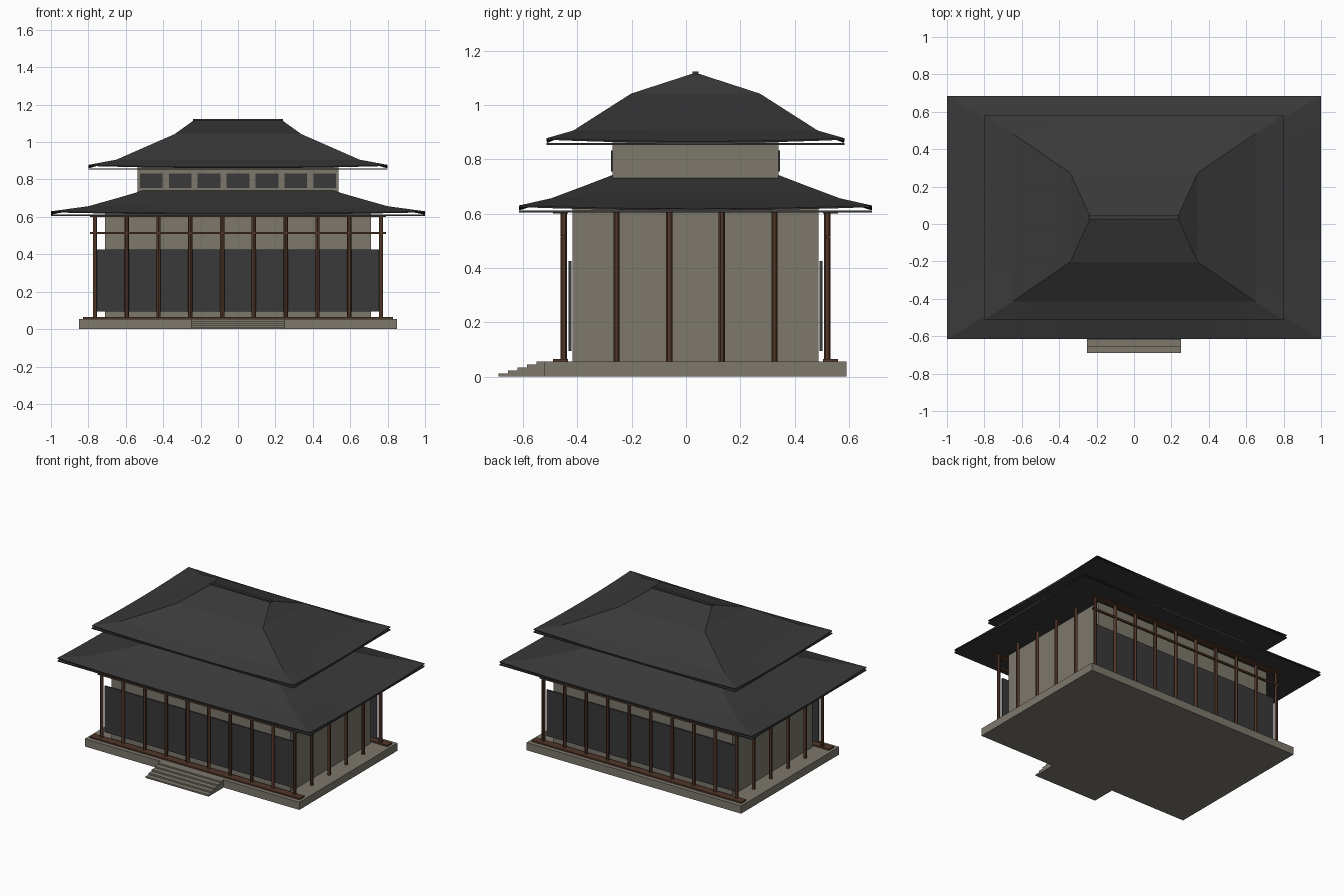
import bpy
import bmesh

old = bpy.data.objects.get("Cube")
if old:
    bpy.data.objects.remove(old, do_unlink=True)

YC = 0.035  # building centre line in y


def material(name, rgb):
    m = bpy.data.materials.new(name)
    m.use_nodes = True
    m.diffuse_color = (*rgb, 1)
    m.node_tree.nodes["Principled BSDF"].inputs["Base Color"].default_value = (*rgb, 1)
    return m


STONE = material("taupe plaster", (0.205, 0.188, 0.152))
SLATE = material("dark slate", (0.041, 0.041, 0.042))
WOOD = material("brown wood", (0.085, 0.038, 0.022))


def finish(bm, name, mat):
    bmesh.ops.recalc_face_normals(bm, faces=bm.faces)
    mesh = bpy.data.meshes.new(name)
    bm.to_mesh(mesh)
    bm.free()
    mesh.materials.append(mat)
    ob = bpy.data.objects.new(name, mesh)
    bpy.context.collection.objects.link(ob)
    return ob


def box(name, mat, x, y, z):
    """Box from (min, max) pairs."""
    bm = bmesh.new()
    bmesh.ops.create_cube(bm, size=1)
    for v in bm.verts:
        for i, (lo, hi) in enumerate((x, y, z)):
            v.co[i] = lo if v.co[i] < 0 else hi
    return finish(bm, name, mat)


def centred(name, mat, hx, hy, z):
    return box(name, mat, (-hx, hx), (YC - hy, YC + hy), z)


def column(name, x, y, r=0.0115):
    bm = bmesh.new()
    bmesh.ops.create_cone(bm, cap_ends=True, segments=12, radius1=r, radius2=r, depth=0.555)
    bmesh.ops.translate(bm, verts=bm.verts, vec=(x, y, 0.3325))
    ob = finish(bm, name, WOOD)
    bpy.context.view_layer.objects.active = ob
    ob.select_set(True)
    bpy.ops.object.shade_smooth_by_angle()
    ob.select_set(False)


def hip_roof(name, rings, sag, n=10):
    """Curved hip roof: rectangular rings, the eave dipping mid-side."""
    bm = bmesh.new()
    rows = []
    for k, (hx, hy, z) in enumerate(rings):
        corners = [(-hx, -hy), (hx, -hy), (hx, hy), (-hx, hy)]
        row = []
        for (ax, ay), (bx, by) in zip(corners, corners[1:] + corners[:1]):
            for i in range(n):
                t = i / n
                dip = sag * (1 - (2 * t - 1) ** 2) if k == 0 else 0
                row.append(bm.verts.new((ax + (bx - ax) * t, YC + ay + (by - ay) * t, z - dip)))
        rows.append(row)
    for lower, upper in zip(rows, rows[1:]):
        for i in range(4 * n):
            j = (i + 1) % (4 * n)
            bm.faces.new((lower[i], lower[j], upper[j], upper[i]))
    bm.faces.new(rows[-1])
    ob = finish(bm, name, SLATE)
    mod = ob.modifiers.new("thickness", "SOLIDIFY")
    mod.thickness = 0.006
    mod.offset = -1


# Platform and front steps
centred("platform", STONE, 0.85, 0.555, (0, 0.055))
for i in range(5):
    box(f"front_step_{i + 1}", STONE, (-0.25, 0.25),
        (-0.69 + 0.035 * i, -0.515), (0, 0.011 * (i + 1)))

# Walls of both storeys
centred("main_walls", STONE, 0.71, 0.4525, (0.05, 0.65))
centred("upper_walls", STONE, 0.538, 0.305, (0.69, 0.87))

# Long-side panels, beams and columns, mirrored front and back
for side, s in (("front", -1), ("back", 1)):
    def strip(name, mat, hx, near, far, z):
        box(f"{side}_{name}", mat, (-hx, hx), sorted((YC + s * near, YC + s * far)), z)

    strip("shutter_panels", SLATE, 0.755, 0.457, 0.467, (0.095, 0.425))
    strip("sill_beam", WOOD, 0.83, 0.47, 0.525, (0.055, 0.065))
    strip("tie_beam", WOOD, 0.79, 0.483, 0.497, (0.508, 0.52))
    strip("top_beam", WOOD, 0.79, 0.47, 0.525, (0.6, 0.606))
    for i in range(10):
        column(f"{side}_column_{i + 1}", -0.765 + 0.17 * i, YC + s * 0.485)
    # Upper windows
    for i in range(7):
        x = (i - 3) * 0.1545
        box(f"{side}_upper_window_{i + 1}", SLATE, (x - 0.061, x + 0.061),
            sorted((YC + s * 0.3, YC + s * 0.311)), (0.755, 0.832))

# Columns between the corners on the short sides
for side, x in (("left", 0.765), ("right", -0.765)):
    for i in range(1, 5):
        column(f"{side}_column_{i}", x, YC - 0.485 + 0.194 * i)

# Roofs with flat soffits and a ridge cap
centred("lower_soffit", SLATE, 1.0, 0.65, (0.605, 0.612))
hip_roof("lower_roof", [(1.0, 0.65, 0.63), (0.8, 0.53, 0.657),
                        (0.64, 0.41, 0.702), (0.47, 0.28, 0.752)], 0.012)
centred("upper_soffit", SLATE, 0.8, 0.548, (0.853, 0.86))
hip_roof("upper_roof", [(0.8, 0.548, 0.878), (0.65, 0.45, 0.906),
                        (0.34, 0.237, 1.042), (0.235, 0.006, 1.117)], 0.012)
centred("ridge_cap", SLATE, 0.24, 0.011, (1.108, 1.124))
